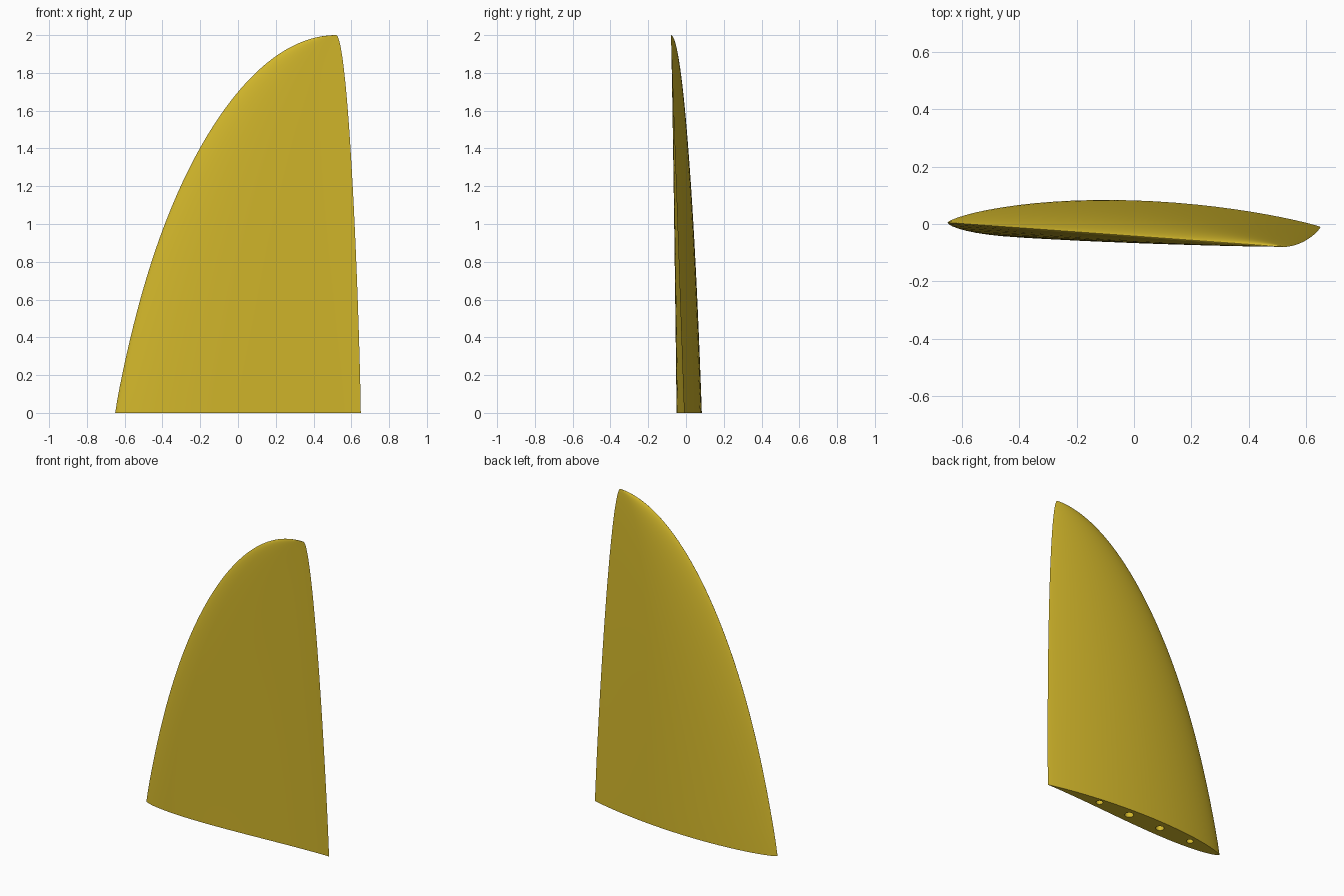
import bpy
import bmesh
import math
from mathutils import Matrix, Vector

cube = bpy.data.objects.get("Cube")
if cube:
    bpy.data.objects.remove(cube, do_unlink=True)

HEIGHT = 2.0
LEVELS = 56      # sections from base to tip
STEPS = 28       # points along each side of a section

# Single yellow finish
yellow = bpy.data.materials.new("golden yellow")
yellow.use_nodes = True
colour = (0.65, 0.475, 0.024, 1.0)
yellow.diffuse_color = colour
yellow.node_tree.nodes["Principled BSDF"].inputs["Base Color"].default_value = colour


def make_object(name, bm):
    bmesh.ops.recalc_face_normals(bm, faces=bm.faces)
    mesh = bpy.data.meshes.new(name)
    bm.to_mesh(mesh)
    bm.free()
    mesh.materials.append(yellow)
    obj = bpy.data.objects.new(name, mesh)
    bpy.context.collection.objects.link(obj)
    return obj


def edges_at(u):
    """Leading and trailing edge points at a fraction of the height."""
    z = HEIGHT * u
    sweep = (1 - u ** 1.35) ** 0.5 - 0.13 * u * (1 - u) ** 4
    lead_x = 0.52 - 1.17 * sweep
    trail_x = 0.52 + 0.13 * (1 - u ** 1.25) ** 0.53
    lead = Vector((lead_x, 0.005 - 0.072 * (lead_x + 0.65), z))
    trail = Vector((trail_x, -0.01 - 0.035 * z, z))
    return lead, trail


def section(u):
    """Closed foil outline: full back side out, flatter front side home."""
    lead, trail = edges_at(u)
    scale = (trail.x - lead.x) / 1.3
    points = []
    for i in range(2 * STEPS):
        t = (1 - math.cos(math.pi * i / STEPS)) / 2
        p = lead.lerp(trail, t)
        if i <= STEPS:
            p.y += 0.264 * scale * t ** 0.74 * (1 - t) ** 0.9
        else:
            p.y -= 0.195 * scale * t ** 0.62 * (1 - t) ** 1.7
        points.append(p)
    return points


# Fin blade lofted from base to a pointed tip
bm = bmesh.new()
rings = []
for k in range(LEVELS):
    u = 1 - (1 - k / LEVELS) ** 2
    rings.append([bm.verts.new(p) for p in section(u)])
count = 2 * STEPS
for low, high in zip(rings, rings[1:]):
    for i in range(count):
        j = (i + 1) % count
        bm.faces.new((low[i], low[j], high[j], high[i]))
tip = bm.verts.new((0.52, -0.08, HEIGHT))
for i in range(count):
    bm.faces.new((rings[-1][i], rings[-1][(i + 1) % count], tip))
bm.faces.new(rings[0])
fin = make_object("fin_blade", bm)

# Four mounting holes drilled up into the base
bm = bmesh.new()
for x, y, radius in ((-0.413, 0.017, 0.021), (-0.18, 0.021, 0.025),
                     (0.058, 0.025, 0.027), (0.285, 0.025, 0.021)):
    bmesh.ops.create_cone(bm, cap_ends=True, segments=24, radius1=radius,
                          radius2=radius, depth=0.4,
                          matrix=Matrix.Translation((x, y, 0)))
cutter = make_object("hole_cutter", bm)
cutter.hide_render = True

drill = fin.modifiers.new("mounting holes", 'BOOLEAN')
drill.operation = 'DIFFERENCE'
drill.solver = 'EXACT'
drill.object = cutter
bpy.ops.object.select_all(action='DESELECT')
fin.select_set(True)
bpy.context.view_layer.objects.active = fin
bpy.ops.object.modifier_apply(modifier=drill.name)
bpy.data.objects.remove(cutter, do_unlink=True)

# Smooth skin with crisp base and trailing edge
bpy.ops.object.shade_smooth_by_angle(angle=math.radians(40))
